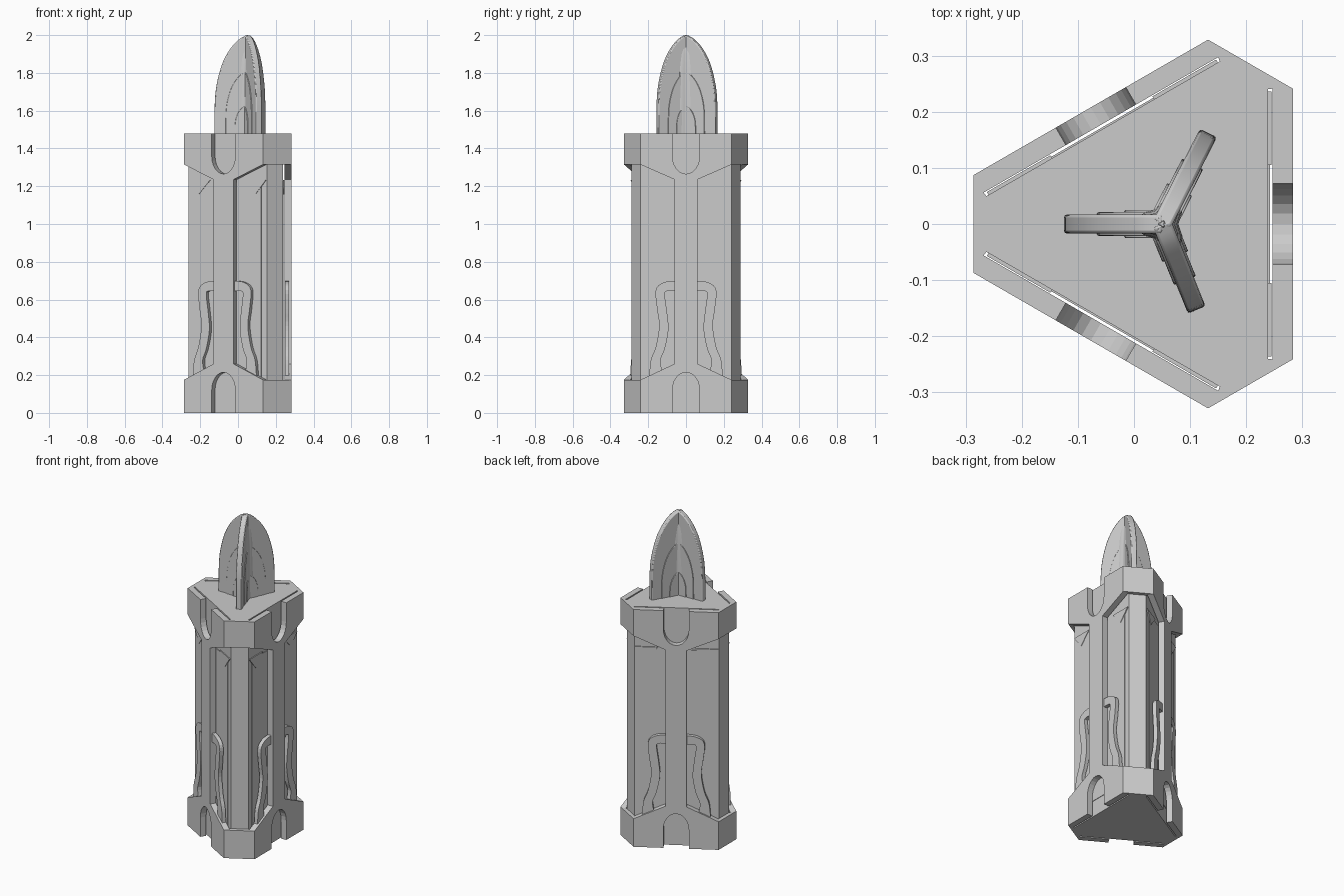
import bpy, bmesh
from math import sin, cos, pi, radians, sqrt
from mathutils import Vector

if "Cube" in bpy.data.objects:
    bpy.data.objects.remove(bpy.data.objects["Cube"])

C = Vector((0.043, 0, 0))            # centre of the three-sided plan
A, B = 0.24, 0.329                   # outer distances: long faces, cut corners
CA, CB = 0.196, 0.306                # core distances
BACK = 0.204                         # back of plates (leaves an open slit to the core)
H = 1.48


def solid(name, loops, smooth=False):
    """Join successive point loops into a closed solid."""
    bm = bmesh.new()
    rows = [[bm.verts.new(p) for p in lp] for lp in loops]
    n = len(rows[0])
    for a, b in zip(rows, rows[1:]):
        for i in range(n):
            j = (i + 1) % n
            bm.faces.new((a[i], a[j], b[j], b[i]))
    bm.faces.new(rows[0][::-1])
    bm.faces.new(rows[-1])
    bmesh.ops.recalc_face_normals(bm, faces=bm.faces)
    me = bpy.data.meshes.new(name)
    bm.to_mesh(me)
    bm.free()
    ob = bpy.data.objects.new(name, me)
    bpy.context.collection.objects.link(ob)
    if smooth:
        bpy.ops.object.select_all(action='DESELECT')
        bpy.context.view_layer.objects.active = ob
        ob.select_set(True)
        bpy.ops.object.shade_smooth_by_angle(angle=radians(35))
    return ob


def upright(name, outline, ang, d0, d1, origin=C, smooth=False):
    """Extrude a (sideways, z) outline along the direction ang from d0 to d1."""
    n = Vector((cos(ang), sin(ang), 0))
    t = Vector((-sin(ang), cos(ang), 0))
    return solid(name, [[origin + n * d + t * u + Vector((0, 0, z)) for u, z in outline]
                        for d in (d0, d1)], smooth)


def flat(name, outline, z0, z1):
    return solid(name, [[C + Vector((x, y, z)) for x, y in outline] for z in (z0, z1)])


def polar(ang, d, u):
    return (cos(ang) * d - sin(ang) * u, sin(ang) * d + cos(ang) * u)


def curve(pts, n=4):
    """Catmull-Rom smoothing of a short point list."""
    p = [Vector(q) for q in [pts[0]] + pts + [pts[-1]]]
    out = []
    for i in range(1, len(p) - 2):
        a, b, c, d = p[i - 1:i + 3]
        for k in range(n):
            s = k / n
            out.append(tuple(0.5 * (2 * b + (c - a) * s + (2 * a - 5 * b + 4 * c - d) * s * s
                                    + (3 * b - a - 3 * c + d) * s ** 3)))
    return out + [tuple(pts[-1])]


SIDES = [0, 2 * pi / 3, 4 * pi / 3]

# Core: triangular prism with cut corners
w = (CB - CA / 2) / (sqrt(3) / 2)
flat("core", [polar(a, CA, u) for a in SIDES for u in (-w, w)], 0, H)

# Plate outline with arched notches at both ends
W = (B - A / 2) / (sqrt(3) / 2)
arch = [(0.072 * cos(pi - i * pi / 12), 0.12 + 0.095 * sin(i * pi / 12)) for i in range(13)]
arch = [(-0.072, 0)] + arch + [(0.072, 0)]
plate = [(-W, 0)] + arch + [(W, 0), (W, 0.175), (0.06, 0.26), (0.06, 1.235), (W, 1.315), (W, H)]
plate += [(-u, H - z) for u, z in arch]
plate += [(-W, H), (-W, 1.315), (-0.06, 1.235), (-0.06, 0.26), (-W, 0.175)]

# Wavy side band running from the column to the foot
outer = curve([(0.05, 0.70), (0.12, 0.69), (0.16, 0.65), (0.153, 0.55), (0.142, 0.46),
               (0.16, 0.35), (0.186, 0.28), (0.195, 0.19)])
inner = curve([(0.05, 0.645), (0.10, 0.645), (0.112, 0.625), (0.10, 0.53), (0.093, 0.44),
               (0.112, 0.34), (0.134, 0.28), (0.125, 0.21)])
band = outer + inner[::-1]

for a in SIDES:
    upright("side_plate", plate, a, BACK, A)
    # thin raised field on the core behind the plate
    upright("core_field", [(-0.206, 0.1), (0.206, 0.1), (0.206, 1.22), (-0.206, 1.22)],
            a, CA - 0.01, CA + 0.003)
    for s in (-1, 1):
        upright("wavy_band", [(s * u, z) for u, z in band], a, BACK + 0.001, 0.228)
        upright("triangle_mark", [(s * 0.105, 1.232), (s * 0.236, 1.232), (s * 0.173, 1.157)],
                a, CA - 0.01, CA + 0.006)

# Corner blocks at foot and head
wo = (A - B / 2) / (sqrt(3) / 2)
wi = (CA - CB / 2) / (sqrt(3) / 2)
for a in SIDES:
    c = a + pi / 3
    # follows the hexagon outside, meets the core and the plate ends inside
    block = [polar(a, CA, w), polar(a, BACK, W), polar(c, B, -wo), polar(c, B, wo),
             polar(a + 2 * pi / 3, BACK, -W), polar(a + 2 * pi / 3, CA, -w)]
    flat("foot_block", block, 0, 0.175)
    flat("head_block", block, 1.315, H)

# Three-finned pointed spire: nested arch layers on every fin
hub = Vector((0.05, 0, 0))
profile = curve([(1.0, 0), (0.99, 0.3), (0.93, 0.5), (0.76, 0.71), (0.52, 0.86),
                 (0.24, 0.96), (0.0, 1.0)], 4)
layers = [("fin", 1.0, 0.52, 0.017), ("fin_middle_layer", 0.66, 0.33, 0.021),
          ("fin_inner_layer", 0.38, 0.15, 0.025)]
for deg, length in ((180, 0.175), (63, 0.182), (292, 0.165)):
    for name, k, h, half in layers:
        outline = [(0, H - 0.02)] + [(length * k, H - 0.02)]
        outline += [(r * length * k, H + z * h) for r, z in profile]
        # the outline lies along the fin, so extrude across it
        fin = upright(name, outline, radians(deg) - pi / 2, -half, half, hub, True)
        bev = fin.modifiers.new("edge", 'BEVEL')
        bev.width, bev.segments = (0.006 if k == 1 else 0.002), 2
        bev.limit_method, bev.angle_limit = 'ANGLE', radians(40)

# Spire hub: three-lobed flare that fills the angles between the fins
lobes = []
for r, z in ((0.042, H - 0.02), (0.041, 1.65), (0.038, 1.8), (0.032, 1.9), (0.022, 1.96), (0.004, 2.0)):
    lobes.append([hub + Vector((cos(t), sin(t), 0)) * r * (1 + 0.3 * cos(3 * (t - pi)))
                  + Vector((0, 0, z)) for t in (i * pi / 12 for i in range(24))])
solid("spire_hub", lobes, True)
